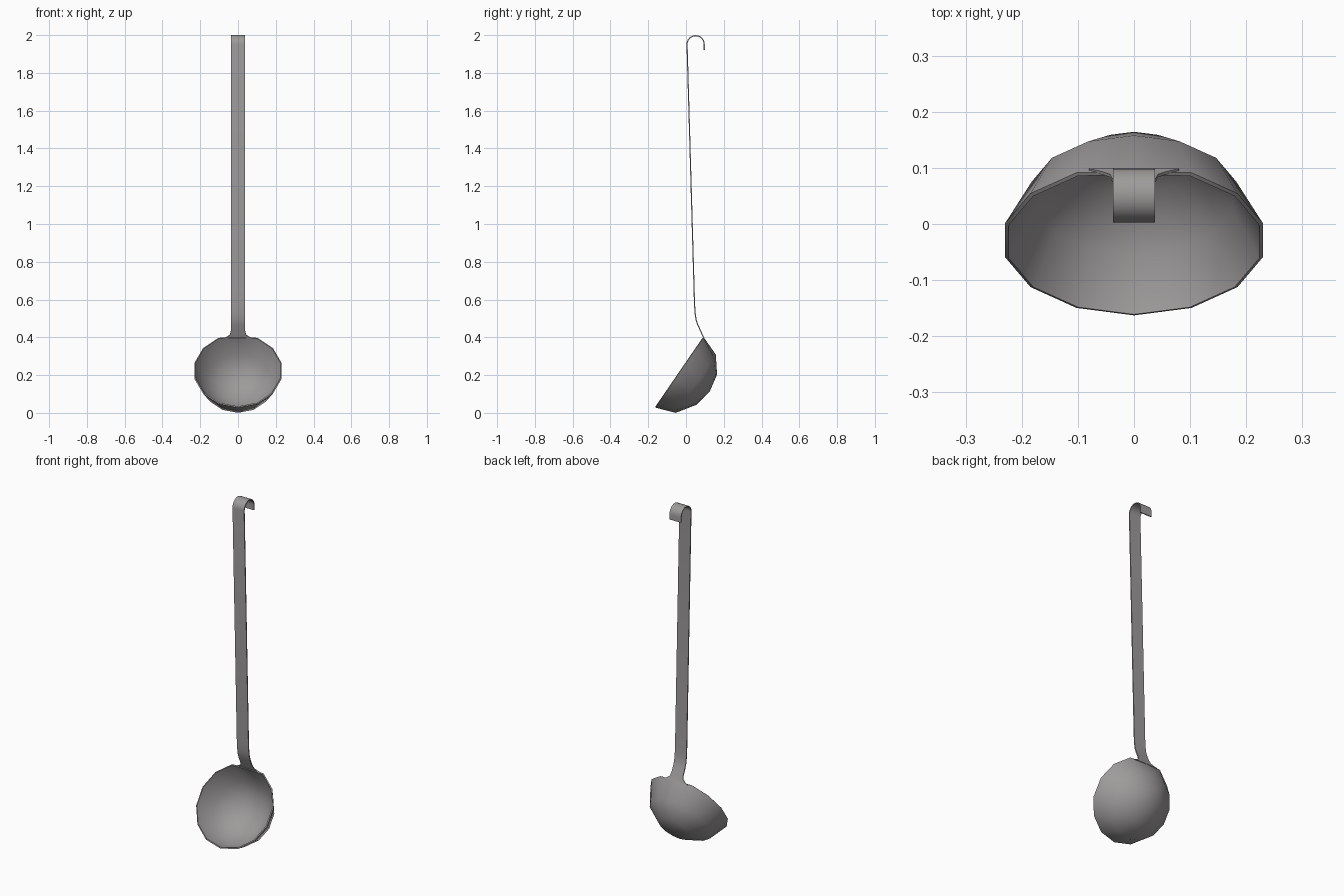
import bpy, bmesh
from math import sin, cos, pi, radians
from mathutils import Vector

if "Cube" in bpy.data.objects:
    bpy.data.objects.remove(bpy.data.objects["Cube"])

steel = bpy.data.materials.new("brushed_steel")
steel.use_nodes = True
colour = (0.34, 0.325, 0.325, 1)
steel.diffuse_color = colour
steel.node_tree.nodes["Principled BSDF"].inputs["Base Color"].default_value = colour


def sheet_object(name, bm, thickness, offset):
    """Turn a single surface into a thin smooth metal sheet."""
    mesh = bpy.data.meshes.new(name)
    bm.to_mesh(mesh)
    bm.free()
    mesh.materials.append(steel)
    obj = bpy.data.objects.new(name, mesh)
    bpy.context.collection.objects.link(obj)
    bpy.ops.object.select_all(action="DESELECT")
    obj.select_set(True)
    bpy.context.view_layer.objects.active = obj
    mod = obj.modifiers.new("thickness", "SOLIDIFY")
    mod.thickness, mod.offset = thickness, offset
    bpy.ops.object.modifier_apply(modifier=mod.name)
    bpy.ops.object.shade_smooth_by_angle(angle=radians(50))
    return obj


# Tilted bowl: rings of (radius, depth, shift up the rim plane)
SIDES = 14
centre = Vector((0, -0.029, 0.2224))
up_rim = Vector((0, 0.567, 0.824))
inward = Vector((0, 0.824, -0.567))
bm = bmesh.new()
rings = []
for radius, depth, shift in [(0.236, 0, 0), (0.187, 0.105, -0.01), (0.098, 0.17, -0.004)]:
    ring = []
    for i in range(SIDES):
        a = 2 * pi * i / SIDES
        along = min(radius * cos(a) + shift, 0.216)  # rim is flattened at the neck
        ring.append(bm.verts.new(centre + Vector((radius * sin(a), 0, 0))
                                 + up_rim * along + inward * depth))
    rings.append(ring)
pole = bm.verts.new(centre + inward * 0.189)
for i in range(SIDES):
    j = (i + 1) % SIDES
    for outer, inner in zip(rings, rings[1:]):
        bm.faces.new((outer[i], outer[j], inner[j], inner[i]))
    bm.faces.new((rings[-1][i], rings[-1][j], pole))
bmesh.ops.recalc_face_normals(bm, faces=bm.faces)
bm.normal_update()
if pole.normal.dot(inward) < 0:
    bmesh.ops.reverse_faces(bm, faces=bm.faces)
sheet_object("bowl", bm, 0.007, -1)

# Handle strip: flared neck, long shaft and rolled hook as (y, z, half width)
HALF = 0.0375
path = [(0.096, 0.393, 0.08), (0.091, 0.403, 0.058), (0.086, 0.414, 0.043),
        (0.077, 0.435, HALF), (0.063, 0.465, HALF), (0.053, 0.495, HALF),
        (0.048, 0.53, HALF), (0.045, 0.58, HALF)]
hook_y, hook_z, hook_r = 0.051, 1.9515, 0.0455
for i in range(13):
    a = pi - pi * i / 12
    path.append((hook_y + hook_r * cos(a), hook_z + hook_r * sin(a), HALF))
path.append((hook_y + hook_r, 1.922, HALF))

bm = bmesh.new()
rows = [[bm.verts.new((side * w, y, z)) for side in (-1, 1)] for y, z, w in path]
for low, high in zip(rows, rows[1:]):
    bm.faces.new((low[0], low[1], high[1], high[0]))
sheet_object("handle", bm, 0.006, 0)
